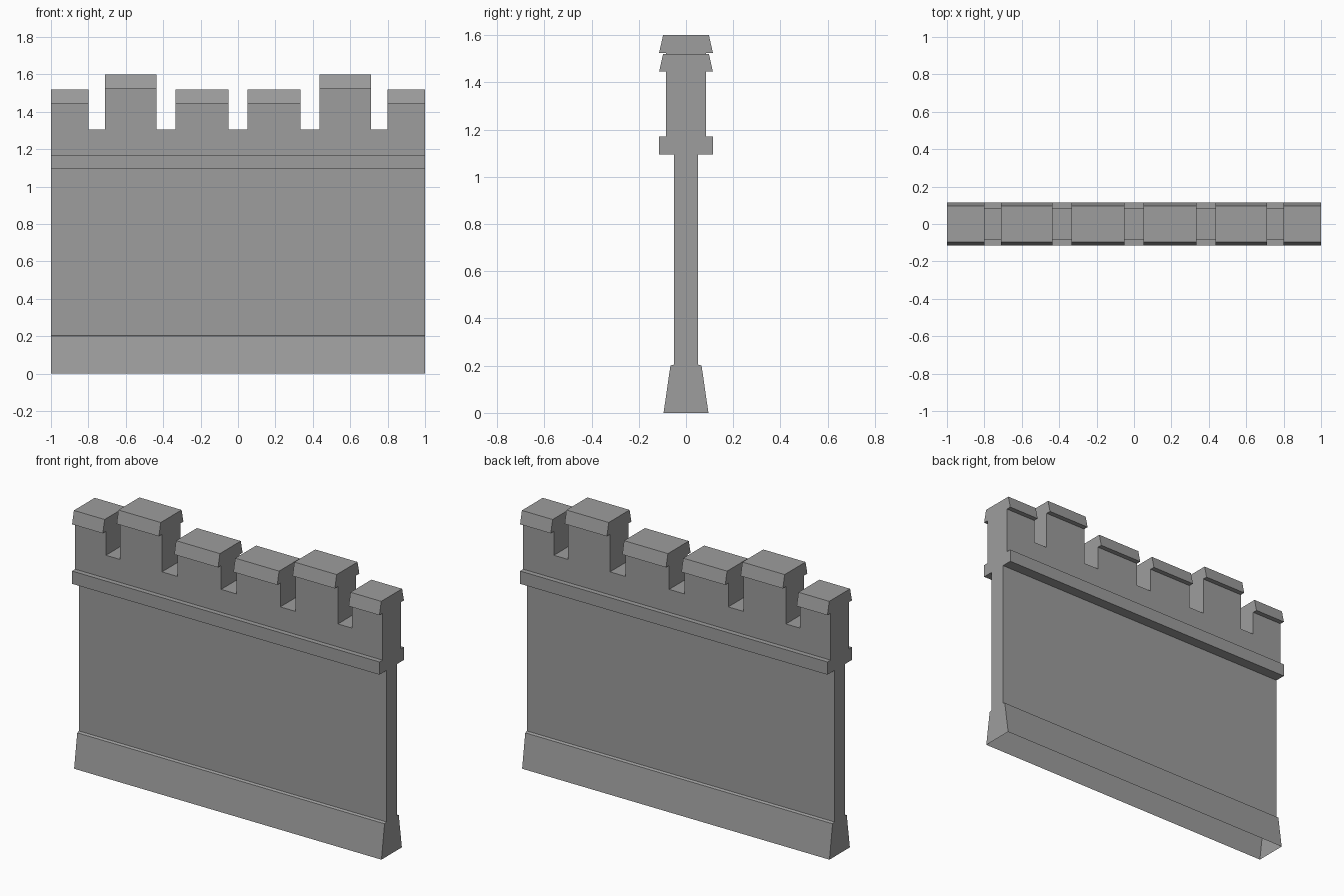
import bpy
import bmesh
from mathutils import Vector

cube = bpy.data.objects.get("Cube")
if cube:
    bpy.data.objects.remove(cube, do_unlink=True)

stone = bpy.data.materials.new("grey stone")
stone.use_nodes = True
colour = (0.34, 0.34, 0.34, 1)
stone.diffuse_color = colour
stone.node_tree.nodes["Principled BSDF"].inputs["Base Color"].default_value = colour


def extrude_outline(name, points, direction, open_bottom=False):
    """Sweep a closed outline along a direction; optionally leave out the floor."""
    bm = bmesh.new()
    near = [bm.verts.new(p) for p in points]
    far = [bm.verts.new(Vector(p) + Vector(direction)) for p in points]
    bm.faces.new(near)
    bm.faces.new(far[::-1])
    for i in range(len(points)):
        j = (i + 1) % len(points)
        if open_bottom and points[i][2] == points[j][2] == 0:
            continue
        bm.faces.new((near[j], near[i], far[i], far[j]))
    bmesh.ops.recalc_face_normals(bm, faces=bm.faces)
    mesh = bpy.data.meshes.new(name)
    bm.to_mesh(mesh)
    bm.free()
    mesh.materials.append(stone)
    obj = bpy.data.objects.new(name, mesh)
    bpy.context.collection.objects.link(obj)
    return obj


def symmetric_section(half, x):
    """Turn (half depth, height) pairs into a full section at x."""
    return [(x, y, z) for y, z in half] + [(x, -y, z) for y, z in reversed(half)]


# Wall: flared open plinth, thin shaft and projecting string course
wall_half = [(0.095, 0), (0.066, 0.2), (0.05, 0.205), (0.05, 1.095),
             (0.114, 1.095), (0.114, 1.17)]
extrude_outline("wall", symmetric_section(wall_half, -1), (2, 0, 0), open_bottom=True)

# Merlons: left edge, right edge, top height, mirrored about the centre
cap_height = 0.075
half_merlons = [(0.05, 0.335, 1.52), (0.435, 0.71, 1.6), (0.8, 1, 1.52)]
merlons = sorted([(-b, -a, top) for a, b, top in half_merlons] + half_merlons)

# Parapet: battlement silhouette swept through its depth
depth, parapet_base, notch = 0.085, 1.17, 1.305
outline = [(-1, -depth, parapet_base)]
for left, right, top in merlons:
    under_cap = top - cap_height
    if left > -1:
        outline.append((left, -depth, notch))
    outline += [(left, -depth, under_cap), (right, -depth, under_cap)]
    if right < 1:
        outline.append((right, -depth, notch))
outline.append((1, -depth, parapet_base))
extrude_outline("parapet", outline, (0, 2 * depth, 0))

# Coping: one tapered cap on each merlon
for number, (left, right, top) in enumerate(merlons, 1):
    half = [(0.114, top - cap_height), (0.097, top)]
    extrude_outline(f"merlon_cap_{number}", symmetric_section(half, left),
                    (right - left, 0, 0))
